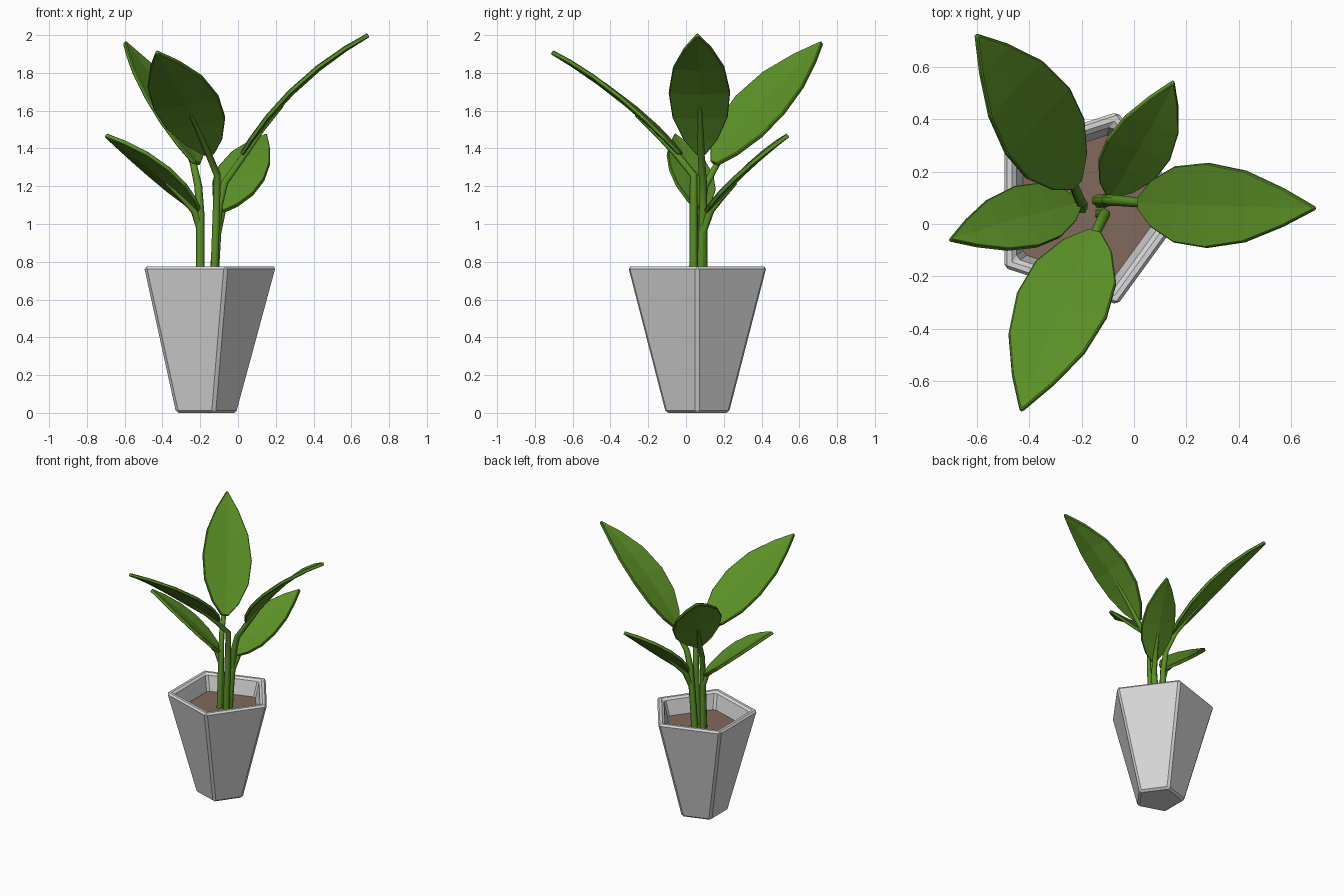
import bpy, bmesh, math
from mathutils import Vector

if "Cube" in bpy.data.objects:
    bpy.data.objects.remove(bpy.data.objects["Cube"], do_unlink=True)


def material(name, rgb):
    m = bpy.data.materials.new(name)
    m.use_nodes = True
    m.diffuse_color = (*rgb, 1)
    m.node_tree.nodes["Principled BSDF"].inputs["Base Color"].default_value = (*rgb, 1)
    return m


GREY = material("pot grey", (0.68, 0.68, 0.68))
BROWN = material("soil brown", (0.22, 0.14, 0.105))
GREEN = material("leaf green", (0.105, 0.28, 0.02))


def add_object(name, bm, mat):
    bmesh.ops.recalc_face_normals(bm, faces=bm.faces)
    mesh = bpy.data.meshes.new(name)
    bm.to_mesh(mesh)
    bm.free()
    mesh.materials.append(mat)
    ob = bpy.data.objects.new(name, mesh)
    bpy.context.collection.objects.link(ob)
    return ob


def add_bevel(ob, width):
    mod = ob.modifiers.new("edge bevel", 'BEVEL')
    mod.width = width
    mod.segments = 1
    mod.limit_method = 'ANGLE'
    mod.angle_limit = math.radians(30)


def pentagon_lathe(name, profile, mat):
    """Join five-sided rings, given as (radius, height), into a closed solid."""
    bm = bmesh.new()
    rings = [[bm.verts.new((-0.182 + r * math.cos(i * math.tau / 5),
                            0.06 + r * math.sin(i * math.tau / 5), z))
              for i in range(5)] for r, z in profile]
    for a, b in zip(rings, rings[1:]):
        for i in range(5):
            j = (i + 1) % 5
            bm.faces.new((a[i], a[j], b[j], b[i]))
    bm.faces.new(rings[0])
    bm.faces.new(rings[-1])
    return add_object(name, bm, mat)


# Pot with hollow top, and soil inside it
pot = pentagon_lathe("pot", [(0.18, 0), (0.39, 0.775), (0.332, 0.775), (0.27, 0.55)], GREY)
add_bevel(pot, 0.014)
pentagon_lathe("soil", [(0.275, 0.56), (0.302, 0.65)], BROWN)

# Leaf outline: position along the leaf and share of the half width
OUTLINE = [(0, 0.14), (0.1, 0.55), (0.26, 0.9), (0.45, 1), (0.66, 0.84), (0.85, 0.45), (1, 0.03)]


def leaf_frame(base, tip, side):
    along = (tip - base).normalized()
    side = (side - along * side.dot(along)).normalized()
    up = along.cross(side)
    if up.z < 0:
        up = -up
    return side, up


def add_leaf(name, base, tip, side, half, bow):
    side, up = leaf_frame(base, tip, side)
    bm = bmesh.new()
    rows = []
    for t, w in OUTLINE:
        mid = base.lerp(tip, t) + up * bow * 4 * t * (1 - t)
        rows.append([bm.verts.new(mid + side * half * w * s + up * 0.012 * w * (abs(s) - 0.5))
                     for s in (-1, 0, 1)])
    for a, b in zip(rows, rows[1:]):
        for i in range(2):
            bm.faces.new((a[i], a[i + 1], b[i + 1], b[i]))
    ob = add_object(name, bm, GREEN)
    solid = ob.modifiers.new("thickness", 'SOLIDIFY')
    solid.thickness = 0.024
    solid.offset = 0
    add_bevel(ob, 0.005)


def add_stem(name, points):
    curve = bpy.data.curves.new(name, 'CURVE')
    curve.dimensions = '3D'
    curve.bevel_depth = 0.023
    curve.bevel_resolution = 1
    curve.use_fill_caps = True
    spline = curve.splines.new('POLY')
    spline.points.add(len(points) - 1)
    for i, (sp, p) in enumerate(zip(spline.points, points)):
        sp.co = (*p, 1)
        sp.radius = 1 - 0.6 * (i / (len(points) - 1)) ** 2
    curve.materials.append(GREEN)
    ob = bpy.data.objects.new(name, curve)
    bpy.context.collection.objects.link(ob)


# Each leaf: base, tip, sideways direction, half width, bow, lower stem points
PLANT = {
    "right_leaf": ((0.02, 0.08, 1.37), (0.69, 0.06, 2.0), (0, 1, 0), 0.162, 0.06,
                   [(-0.14, 0.09, 0.62), (-0.1, 0.09, 1.1), (-0.07, 0.09, 1.22)]),
    "front_leaf": ((-0.15, -0.03, 1.37), (-0.43, -0.71, 1.91), (-0.95, 0.25, -0.18), 0.18, 0.035,
                   [(-0.13, 0.04, 0.62), (-0.115, 0.04, 1.05), (-0.11, 0.04, 1.26)]),
    "back_leaf": ((-0.22, 0.15, 1.32), (-0.6, 0.72, 1.96), (0.62, 0.66, -0.22), 0.18, 0.03,
                  [(-0.2, 0.06, 0.62), (-0.2, 0.08, 1.05), (-0.21, 0.1, 1.2)]),
    "left_leaf": ((-0.21, 0.08, 1.07), (-0.7, -0.06, 1.47), (-0.36, 0.83, -0.13), 0.125, 0.025,
                  [(-0.2, 0.08, 0.62), (-0.2, 0.08, 0.98)]),
    "rear_right_leaf": ((-0.09, 0.11, 1.07), (0.15, 0.54, 1.47), (0.92, -0.28, -0.26), 0.13, 0.02,
                        [(-0.13, 0.08, 0.62), (-0.11, 0.085, 0.95)]),
}
for name, (base, tip, side, half, bow, lower) in PLANT.items():
    base, tip, side = Vector(base), Vector(tip), Vector(side)
    add_leaf(name, base, tip, side, half, bow)
    up = leaf_frame(base, tip, side)[1]
    under = [base.lerp(tip, t) + up * (bow * 4 * t * (1 - t) - 0.016) for t in (0.03, 0.18, 0.36)]
    add_stem(name.replace("leaf", "stem"), [Vector(p) for p in lower] + under)
